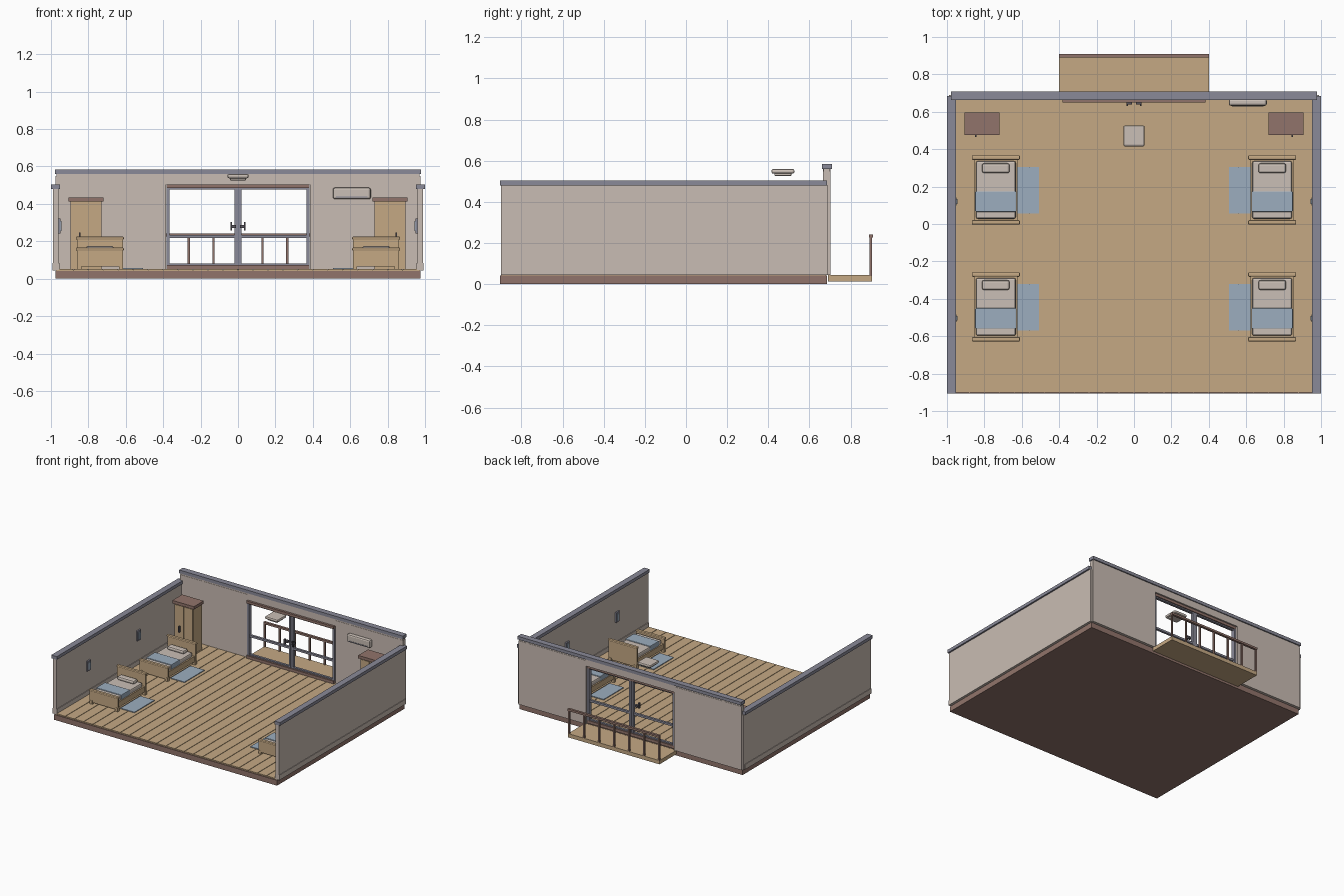
import bpy, bmesh


def material(name, r, g, b):
    m = bpy.data.materials.new(name)
    lin = [(c / 255 / 12.92) if c < 10 else ((c / 255 + 0.055) / 1.055) ** 2.4 for c in (r, g, b)]
    m.diffuse_color = (*lin, 1)
    return m


WALL = material("wall plaster", 201, 188, 179)
TAN = material("light wood", 197, 169, 132)
BROWN = material("dark wood", 145, 116, 107)
GREY = material("blue grey metal", 138, 138, 152)
LINEN = material("pale linen", 202, 191, 182)
BLUE = material("blue fabric", 156, 174, 191)
DARK = material("dark metal", 88, 84, 92)


def box(name, x, y, z, mat, bevel=0, seg=2):
    """Box from (min, max) ranges, optionally with rounded edges."""
    bm = bmesh.new()
    bmesh.ops.create_cube(bm, size=1)
    for v in bm.verts:
        v.co = [r[0] if c < 0 else r[1] for c, r in zip(v.co, (x, y, z))]
    if bevel:
        bmesh.ops.bevel(bm, geom=bm.edges[:], offset=bevel, segments=seg,
                        profile=0.5, affect='EDGES')
    me = bpy.data.meshes.new(name)
    bm.to_mesh(me)
    bm.free()
    me.materials.append(mat)
    ob = bpy.data.objects.new(name, me)
    bpy.context.collection.objects.link(ob)
    return ob


def pair(name, x, y, z, mat, bevel=0):
    """Box on the left and its mirror image on the right."""
    box(name + "_left", x, y, z, mat, bevel)
    box(name + "_right", (-x[1], -x[0]), y, z, mat, bevel)


# floor: dark base, wood layer and raised planks running front to back
box("floor_base", (-0.975, 0.975), (-0.905, 0.685), (0, 0.042), BROWN)
box("floor_layer", (-0.972, 0.972), (-0.9, 0.68), (0.042, 0.046), TAN)
N = 24
pitch = 1.92 / N
for i in range(N):
    x0 = -0.96 + i * pitch
    box(f"plank_{i}", (x0 + 0.002, x0 + pitch - 0.002), (-0.9, 0.67), (0.046, 0.051), TAN)

# side walls with skirting and cap
pair("side_wall", (-0.988, -0.96), (-0.9, 0.69), (0.045, 0.48), WALL)
pair("side_skirting", (-0.992, -0.955), (-0.9, 0.68), (0.045, 0.085), WALL)
pair("side_cap", (-1.0, -0.952), (-0.905, 0.685), (0.48, 0.505), GREY)

# back wall around the door opening
pair("back_wall", (-0.975, -0.385), (0.667, 0.702), (0.045, 0.548), WALL)
box("back_lintel", (-0.385, 0.385), (0.667, 0.702), (0.505, 0.56), WALL)
box("back_cap_bed", (-0.97, 0.97), (0.669, 0.70), (0.545, 0.562), WALL)
box("back_cap", (-0.978, 0.978), (0.662, 0.709), (0.56, 0.585), GREY)

# sliding door: head, sill, then two framed leaves
box("door_head", (-0.382, 0.382), (0.65, 0.69), (0.485, 0.505), BROWN)
box("door_sill", (-0.382, 0.382), (0.65, 0.69), (0.05, 0.073), BROWN)
pair("door_jamb", (-0.383, -0.366), (0.66, 0.69), (0.07, 0.487), GREY)
pair("door_inner_stile", (-0.018, -0.001), (0.66, 0.685), (0.07, 0.487), GREY)
pair("door_mid_rail", (-0.37, -0.01), (0.664, 0.682), (0.218, 0.234), GREY)
pair("door_bottom_rail", (-0.37, -0.01), (0.664, 0.682), (0.07, 0.082), GREY)
pair("door_top_rail", (-0.37, -0.01), (0.664, 0.682), (0.476, 0.487), GREY)
pair("door_handle", (-0.041, -0.031), (0.63, 0.642), (0.258, 0.303), DARK)
pair("door_handle_mount", (-0.039, -0.012), (0.64, 0.662), (0.272, 0.288), DARK)

# balcony deck and railing
box("balcony_deck", (-0.4, 0.4), (0.69, 0.903), (0.014, 0.044), TAN)
box("balcony_rail", (-0.4, 0.4), (0.889, 0.908), (0.226, 0.242), BROWN)
for i in range(7):
    cx = (i - 3) * 0.1315
    box(f"balcony_post_{i}", (cx - 0.006, cx + 0.006), (0.891, 0.903), (0.04, 0.23), BROWN)

# four beds with bedside rugs, in two rows
for row, dy in (("rear", 0), ("near", -0.625)):
    def part(name, x, y, z, mat, bevel=0):
        pair(f"{row}_{name}", x, (y[0] + dy, y[1] + dy), z, mat, bevel)
    part("headboard", (-0.862, -0.615), (0.347, 0.362), (0.065, 0.218), TAN)
    part("headboard_cap", (-0.867, -0.61), (0.343, 0.367), (0.208, 0.225), TAN, 0.006)
    part("footboard", (-0.862, -0.615), (0.002, 0.017), (0.065, 0.158), TAN)
    part("footboard_cap", (-0.867, -0.61), (-0.003, 0.021), (0.15, 0.166), TAN, 0.006)
    part("bed_frame", (-0.856, -0.622), (0.01, 0.355), (0.075, 0.118), TAN)
    for k, lx in enumerate((-0.86, -0.637)):
        for j, ly in enumerate((0.0, 0.342)):
            part(f"bed_leg_{k}{j}", (lx, lx + 0.022), (ly, ly + 0.022), (0.05, 0.08), TAN)
    part("mattress", (-0.845, -0.632), (0.028, 0.336), (0.11, 0.15), LINEN, 0.01)
    part("blanket", (-0.849, -0.628), (0.065, 0.175), (0.115, 0.157), BLUE, 0.005)
    part("pillow", (-0.813, -0.665), (0.272, 0.325), (0.146, 0.176), LINEN, 0.012)
    part("rug", (-0.63, -0.507), (0.055, 0.305), (0.05, 0.057), BLUE)
    # small framed wall panel beside each bed
    part("wall_panel_frame", (-0.962, -0.948), (0.1, 0.142), (0.243, 0.322), GREY)
    part("wall_panel_face", (-0.95, -0.944), (0.108, 0.134), (0.256, 0.309), BLUE)

# wardrobes
pair("wardrobe_body", (-0.896, -0.73), (0.488, 0.592), (0.05, 0.412), TAN)
pair("wardrobe_cap", (-0.907, -0.719), (0.475, 0.597), (0.412, 0.435), BROWN)
pair("wardrobe_door_outer", (-0.892, -0.815), (0.481, 0.489), (0.062, 0.406), TAN)
pair("wardrobe_door_inner", (-0.811, -0.734), (0.481, 0.489), (0.062, 0.406), TAN)
pair("wardrobe_handle", (-0.85, -0.842), (0.466, 0.482), (0.2, 0.248), DARK)

# air conditioner
box("air_unit_body", (0.507, 0.71), (0.632, 0.668), (0.425, 0.487), LINEN, 0.011)
box("air_unit_vent", (0.525, 0.692), (0.629, 0.64), (0.434, 0.439), GREY)

# hanging ceiling lamp
box("lamp_shade", (-0.057, 0.057), (0.415, 0.527), (0.537, 0.56), LINEN, 0.009)
box("lamp_diffuser", (-0.042, 0.042), (0.43, 0.512), (0.526, 0.54), LINEN, 0.004)
